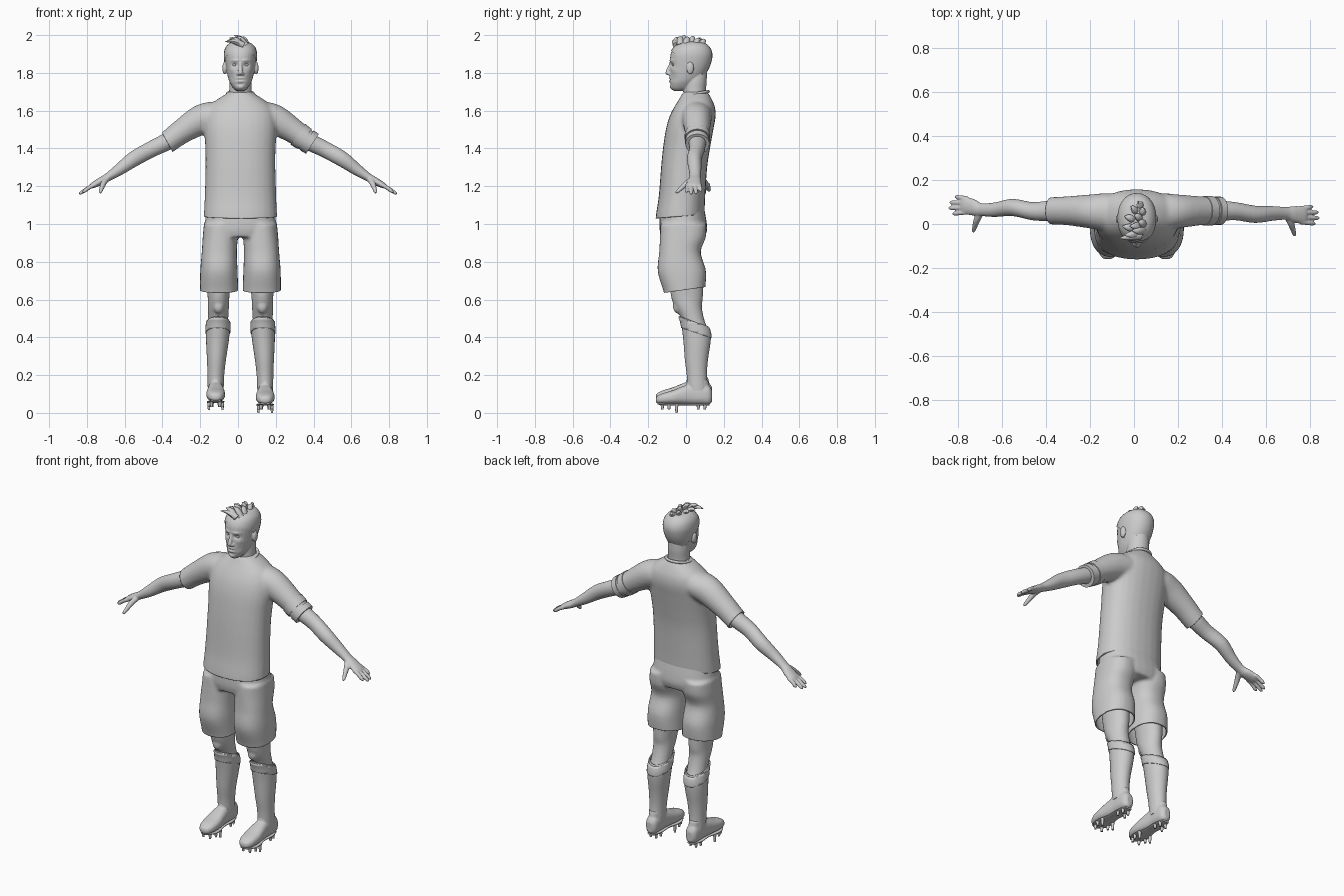
import bpy, bmesh, math
from mathutils import Vector, Matrix

X, Y, Z = Vector((1, 0, 0)), Vector((0, 1, 0)), Vector((0, 0, 1))
CX = 0.013          # body centre line


def resample(rows, steps):
    """Catmull-Rom interpolation of ring rows."""
    out = []
    for i in range(len(rows) - 1):
        p0, p1, p2 = rows[max(i - 1, 0)], rows[i], rows[i + 1]
        p3 = rows[min(i + 2, len(rows) - 1)]
        for k in range(steps):
            t = k / steps
            out.append([0.5 * (2 * b + (c - a) * t + (2 * a - 5 * b + 4 * c - d) * t * t
                               + (3 * b - a - 3 * c + d) * t ** 3)
                        for a, b, c, d in zip(p0, p1, p2, p3)])
    out.append(list(rows[-1]))
    return out


def loft(bm, rows, a=X, n=None, sides=28, steps=4, e=2.0):
    """Skin rings (x, y, z, radius along a, radius across); n fixes the ring normal."""
    rows = resample(rows, steps)
    pts = [Vector(r[:3]) for r in rows]
    rings = []
    for i, r in enumerate(rows):
        t = n or (pts[min(i + 1, len(pts) - 1)] - pts[max(i - 1, 0)]).normalized()
        b = t.cross(a).normalized()
        ring = []
        for k in range(sides):
            c, s = math.cos(math.tau * k / sides), math.sin(math.tau * k / sides)
            c = math.copysign(abs(c) ** (2 / e), c)
            s = math.copysign(abs(s) ** (2 / e), s)
            ring.append(bm.verts.new(pts[i] + a * c * max(r[3], .001) + b * s * max(r[4], .001)))
        rings.append(ring)
    for r0, r1 in zip(rings, rings[1:]):
        for k in range(sides):
            j = (k + 1) % sides
            bm.faces.new((r0[k], r0[j], r1[j], r1[k]))
    bm.faces.new(rings[0][::-1])
    bm.faces.new(rings[-1])


def column(bm, rows, cx=CX, s=1, grow=0, e=2.0):
    """Upright loft from rows (z, y front, y back, half width[, x offset])."""
    loft(bm, [(cx + s * (r[4] if len(r) > 4 else 0), (r[1] + r[2]) / 2, r[0],
               r[3] + grow, (r[2] - r[1]) / 2 + grow) for r in rows], n=Z, e=e)


def ball(bm, loc, size):
    bmesh.ops.create_uvsphere(bm, u_segments=20, v_segments=12, radius=1,
                              matrix=Matrix.Translation(loc) @ Matrix.Diagonal((*size, 1)))


def apply(ob, kind, **props):
    m = ob.modifiers.new(kind, kind)
    for k, v in props.items():
        setattr(m, k, v)
    bpy.context.view_layer.objects.active = ob
    bpy.ops.object.modifier_apply(modifier=m.name)


def make(name, bm, voxel=0, smooth=3):
    bmesh.ops.recalc_face_normals(bm, faces=bm.faces)
    me = bpy.data.meshes.new(name)
    bm.to_mesh(me)
    bm.free()
    ob = bpy.data.objects.new(name, me)
    bpy.context.collection.objects.link(ob)
    if voxel:
        apply(ob, 'REMESH', mode='VOXEL', voxel_size=voxel)
        apply(ob, 'SMOOTH', factor=0.5, iterations=smooth)
    bpy.ops.object.select_all(action='DESELECT')
    ob.select_set(True)
    bpy.context.view_layer.objects.active = ob
    bpy.ops.object.shade_smooth_by_angle(angle=math.radians(50))
    return ob


def cut(ob, co, no, test=lambda c: True):
    """Trim an open hem: remove everything beyond the plane."""
    bm = bmesh.new()
    bm.from_mesh(ob.data)
    faces = [f for f in bm.faces if test(f.calc_center_median())]
    geom = set(faces)
    for f in faces:
        geom.update(f.verts)
        geom.update(f.edges)
    bmesh.ops.bisect_plane(bm, geom=list(geom), plane_co=co, plane_no=no, clear_outer=True)
    bm.to_mesh(ob.data)
    bm.free()


# Head, neck, ears and nose
head_rows = [(1.705, -.066, 0, .02), (1.72, -.080, .03, .038), (1.75, -.086, .06, .057),
             (1.78, -.087, .09, .067), (1.82, -.085, .115, .075), (1.86, -.085, .130, .081),
             (1.90, -.081, .135, .083), (1.935, -.062, .122, .074), (1.958, -.03, .095, .05),
             (1.967, .015, .05, .015)]
bm = bmesh.new()
column(bm, head_rows, e=2.15)
column(bm, [(1.63, -.01, .115, .068), (1.70, -.014, .106, .06), (1.76, -.01, .11, .059), (1.82, 0, .11, .05)])
loft(bm, [(CX, -.076, 1.862, .009, .008), (CX, -.086, 1.835, .009, .010), (CX, -.095, 1.806, .013, .013),
          (CX, -.089, 1.788, .014, .009)], n=Z)
ball(bm, (CX, -.099, 1.799), (.010, .010, .009))
for s in (-1, 1):
    ball(bm, (CX + s * .084, .022, 1.825), (.012, .020, .033))
    ball(bm, (CX + s * .013, -.090, 1.795), (.008, .009, .008))
head = make("head", bm, .004, 3)

# Face modelling: (x, z, x radius, z radius, depth inward)
sculpt = [(.030, 1.842, .016, .010, .010), (.028, 1.866, .022, .007, -.005), (.0, 1.764, .020, .003, .006),
          (.0, 1.772, .020, .005, -.004), (.0, 1.755, .017, .005, -.005), (.0, 1.740, .020, .006, .004),
          (.0, 1.722, .018, .010, -.004), (.048, 1.815, .016, .014, -.004), (.046, 1.770, .016, .020, .004)]
for v in head.data.vertices:
    if v.co.y < -.02 and v.normal.y < 0:
        for x, z, rx, rz, d in sculpt:
            q = ((abs(v.co.x - CX) - x) / rx) ** 2 + ((v.co.z - z) / rz) ** 2
            v.co.y += d * math.exp(-q)
bm = bmesh.new()
for s in (-1, 1):
    ball(bm, (CX + s * .030, -.060, 1.842), (.013, .013, .010))
make("eyes", bm)

# Short hair cap and swept tufts
bm = bmesh.new()
column(bm, head_rows, grow=.005, e=2.15)
cap = make("hair_cap", bm)
cut(cap, (0, -.085, 1.922), (0, -.165, -.215))
bm = bmesh.new()
tufts = [(.03, -.05, -.07, -.065, 1.965), (.02, -.045, -.045, -.05, 1.985), (.04, -.03, -.01, -.03, 1.992),
         (.0, -.02, -.055, -.01, 1.972), (.03, -.01, -.02, -.01, 2.0), (.045, .0, .02, .01, 1.99),
         (.0, .02, -.045, .035, 1.975), (.03, .025, .0, .04, 1.995), (.04, .05, .035, .07, 1.985),
         (.01, .055, -.015, .08, 1.982), (.03, .08, .02, .10, 1.972)]
for bx, by, tx, ty, tz in tufts:
    base, tip = Vector((bx, by, 1.945)), Vector((tx, ty, tz))
    mid = base.lerp(tip, .5) + Vector((0, 0, .012))
    loft(bm, [(*base, .020, .018), (*mid, .016, .013), (*tip, .001, .001)], a=Y, sides=8, steps=3)
for v in bm.verts:
    v.co.z = min(v.co.z, 2.0)
make("hair_tufts", bm)

# Shirt: torso and sleeves fused, then trimmed at the hems
bm = bmesh.new()
column(bm, [(.99, -.16, .09, .194), (1.04, -.16, .097, .194), (1.15, -.144, .102, .189), (1.3, -.132, .112, .185),
            (1.4, -.122, .127, .186), (1.5, -.107, .145, .192), (1.57, -.087, .157, .188), (1.62, -.062, .153, .168),
            (1.66, -.037, .137, .122), (1.69, -.020, .120, .074), (1.70, -.012, .115, .066)], e=2.25)
for s in (-1, 1):
    loft(bm, [(s * .08, .055, 1.57, .08, .07), (s * .13, .055, 1.572, .085, .076), (s * .2, .057, 1.55, .077, .079),
              (s * .3, .06, 1.488, .066, .065), (s * .375, .06, 1.432, .062, .059),
              (s * .44, .06, 1.39, .062, .059)], a=Y)
shirt = make("shirt", bm, .010, 5)
cut(shirt, (0, -.16, 1.03), (0, .08, -1))
for s in (-1, 1):
    cut(shirt, (s * .374, 0, 1.432), (s * .876, 0, -.482), lambda c: c.x * s > .25)
apply(shirt, 'SOLIDIFY', thickness=.008, offset=-1)

# Collar with a front notch
cu = bpy.data.curves.new("collar", 'CURVE')
cu.dimensions, cu.bevel_depth, cu.bevel_resolution = '3D', .008, 3
sp = cu.splines.new('POLY')
sp.points.add(47)
sp.use_cyclic_u = True
for i, p in enumerate(sp.points):
    t = math.tau * i / 48
    notch = max(0, -math.sin(t)) ** 8
    p.co = (CX + .068 * math.cos(t), .05 + .068 * math.sin(t) - .020 * notch,
            1.69 + .012 * math.sin(t) - .035 * notch, 1)
bpy.context.collection.objects.link(bpy.data.objects.new("collar", cu))

# Armband and rolled cuff on one sleeve
for name, x0, z0, x1, z1, r in (("armband", .318, 1.475, .352, 1.450, .067), ("sleeve_cuff", .366, 1.442, .394, 1.424, .064)):
    bm = bmesh.new()
    loft(bm, [(x0, .06, z0, r, r), (x1, .06, z1, r, r - .002)], a=Y, steps=2)
    make(name, bm)

# Arms and hands
for side, s, yw, yt in (("left", -1, .065, .085), ("right", 1, .048, .040)):
    bm = bmesh.new()
    ym = (yw + yt) / 2
    loft(bm, [(s * .28, .06, 1.495, .048, .048), (s * .375, .06, 1.437, .047, .046), (s * .46, .058, 1.395, .041, .043),
              (s * .55, ym, 1.345, .039, .041), (s * .63, yw, 1.287, .033, .031), (s * .69, yw, 1.247, .029, .022),
              (s * .725, ym, 1.227, .037, .021), (s * .77, yt, 1.204, .040, .015), (s * .785, yt, 1.195, .034, .009)], a=Y)
    for i, tip in enumerate((.825, .842, .838, .815)):
        o = (i - 1.5) * .021
        loft(bm, [(s * .755, yt + o, 1.210, .011, .011), (s * .79, yt + o * 1.1, 1.192, .0105, .011),
                  (s * (tip - .012), yt + o * 1.2, 1.172 + (.83 - tip) * .5, .0095, .0095),
                  (s * tip, yt + o * 1.2, 1.165 + (.83 - tip) * .5, .003, .003)], a=Y, sides=12)
    loft(bm, [(s * .695, yw - .01, 1.24, .018, .016), (s * .712, yw - .045, 1.215, .016, .015),
              (s * .722, yw - .075, 1.188, .012, .012), (s * .728, yw - .095, 1.170, .009, .009),
              (s * .729, yw - .103, 1.163, .003, .003)], sides=12)
    make(side + "_arm", bm, .004, 3)

# Shorts: hips and two legs fused, then trimmed
bm = bmesh.new()
column(bm, [(1.09, -.135, .095, .178), (1.02, -.140, .108, .187), (.97, -.140, .112, .192), (.93, -.13, .10, .185)], e=2.3)
for s in (-1, 1):
    column(bm, [(1.0, -.135, .108, .09, .104), (.93, -.138, .105, .093, .107), (.85, -.142, .078, .093, .112),
                (.75, -.150, .106, .099, .114), (.64, -.118, .100, .101, .113), (.58, -.11, .095, .101, .113)], s=s, e=2.3)
shorts = make("shorts", bm, .0085, 5)
cut(shorts, (0, -.12, .635), (0, .14, -1))
apply(shorts, 'SOLIDIFY', thickness=.007, offset=-1)

# Legs, socks, boots and studs
leg = [(.76, -.095, .09, .072, .115), (.62, -.080, .090, .058, .116), (.56, -.058, .084, .056, .117),
       (.49, -.022, .098, .053, .118), (.42, -.010, .122, .054, .120), (.36, -.004, .120, .050, .123),
       (.28, .002, .108, .042, .127), (.2, .012, .103, .036, .130), (.12, .014, .11, .034, .131)]
for side, s, dz in (("left", -1, .015), ("right", 1, 0)):
    bm = bmesh.new()
    column(bm, leg, s=s)
    ball(bm, (CX + s * .116, -.040, .565), (.030, .030, .040))
    make(side + "_leg", bm, .007, 4)

    bm = bmesh.new()
    column(bm, leg[2:], s=s, grow=.005)
    sock = make(side + "_sock", bm)
    cut(sock, (0, -.02, .505), (0, .35, 1))
    apply(sock, 'SOLIDIFY', thickness=.006, offset=0)
    bm = bmesh.new()
    column(bm, leg[2:6], s=s, grow=.009)
    cuff = make(side + "_sock_cuff", bm)
    cut(cuff, (0, -.02, .500), (0, .35, 1))
    cut(cuff, (0, -.02, .450), (0, -.35, -1))
    apply(cuff, 'SOLIDIFY', thickness=.006, offset=0)

    fx = CX + s * .131
    bm = bmesh.new()
    loft(bm, [(fx, y, z + dz, w, h) for y, z, w, h in (
        (-.160, .068, .012, .010), (-.150, .070, .030, .021), (-.12, .076, .045, .029), (-.07, .083, .050, .037),
        (-.02, .093, .045, .047), (.03, .10, .039, .055), (.08, .10, .039, .055), (.12, .095, .034, .05),
        (.138, .09, .018, .03))], n=Y, e=2.5)
    column(bm, [(.08 + dz, -.01, .125, .036), (.14 + dz, .0, .123, .038), (.175 + dz, .006, .116, .040)], cx=fx)
    make(side + "_boot", bm, .006, 3)

    bm = bmesh.new()
    loft(bm, [(fx, -.15, .050 + dz, .022, .006), (fx, -.11, .045 + dz, .044, .006), (fx, -.06, .044 + dz, .045, .006),
              (fx, 0, .045 + dz, .032, .006), (fx, .07, .044 + dz, .035, .006), (fx, .125, .046 + dz, .022, .006)], n=Y, e=3)
    for y, w in ((-.125, .022), (-.09, .036), (-.05, .036), (.065, .024), (.10, .018)):
        for k in (-1, 1):
            h = .045 if y == -.05 else .028
            bmesh.ops.create_cone(bm, cap_ends=True, segments=10, radius1=.006, radius2=.010, depth=h,
                                  matrix=Matrix.Translation((fx + k * w, y, .045 + dz - h / 2)))
    make(side + "_studs", bm)
